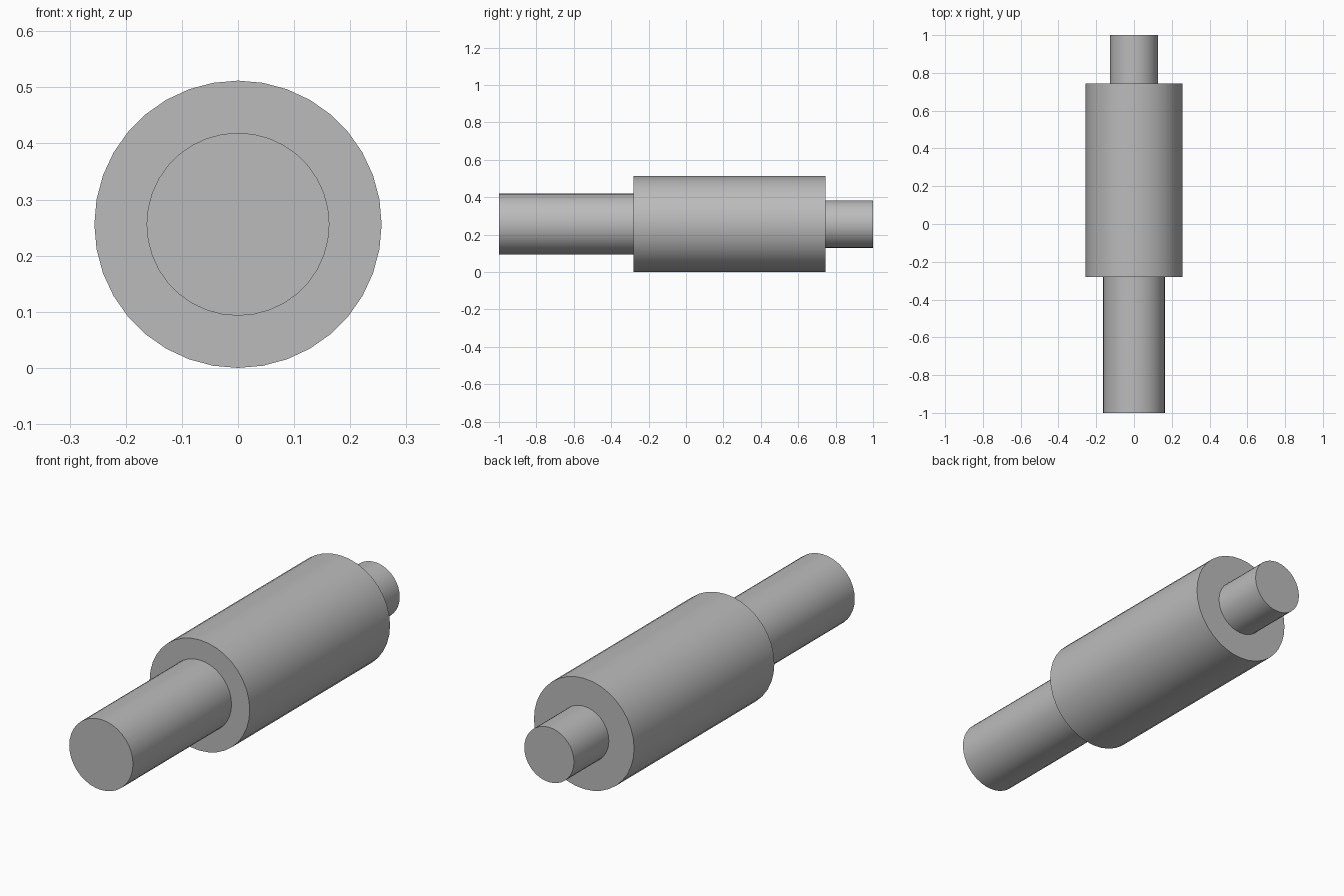
import bpy
import math

cube = bpy.data.objects.get("Cube")
if cube:
    bpy.data.objects.remove(cube, do_unlink=True)

# Plain grey metal
grey = bpy.data.materials.new("grey_metal")
grey.use_nodes = True
colour = (0.5, 0.5, 0.5, 1)
grey.diffuse_color = colour
grey.node_tree.nodes["Principled BSDF"].inputs["Base Color"].default_value = colour

AXIS_Z = 0.256


def shaft_section(name, radius, y_front, y_back, sides):
    """Round bar lying along y, between two end positions."""
    bpy.ops.mesh.primitive_cylinder_add(
        vertices=sides, radius=radius, depth=y_back - y_front,
        location=(0, (y_front + y_back) / 2, AXIS_Z),
        rotation=(math.pi / 2, 0, 0))
    part = bpy.context.object
    part.name = name
    part.data.materials.append(grey)
    bpy.ops.object.shade_smooth_by_angle(angle=math.radians(30))


# Stepped roller: long front journal, wide body, short rear journal
shaft_section("front_journal", 0.163, -1, -0.28, 36)
shaft_section("roller_body", 0.256, -0.28, 0.745, 36)
shaft_section("rear_journal", 0.127, 0.745, 1, 36)
